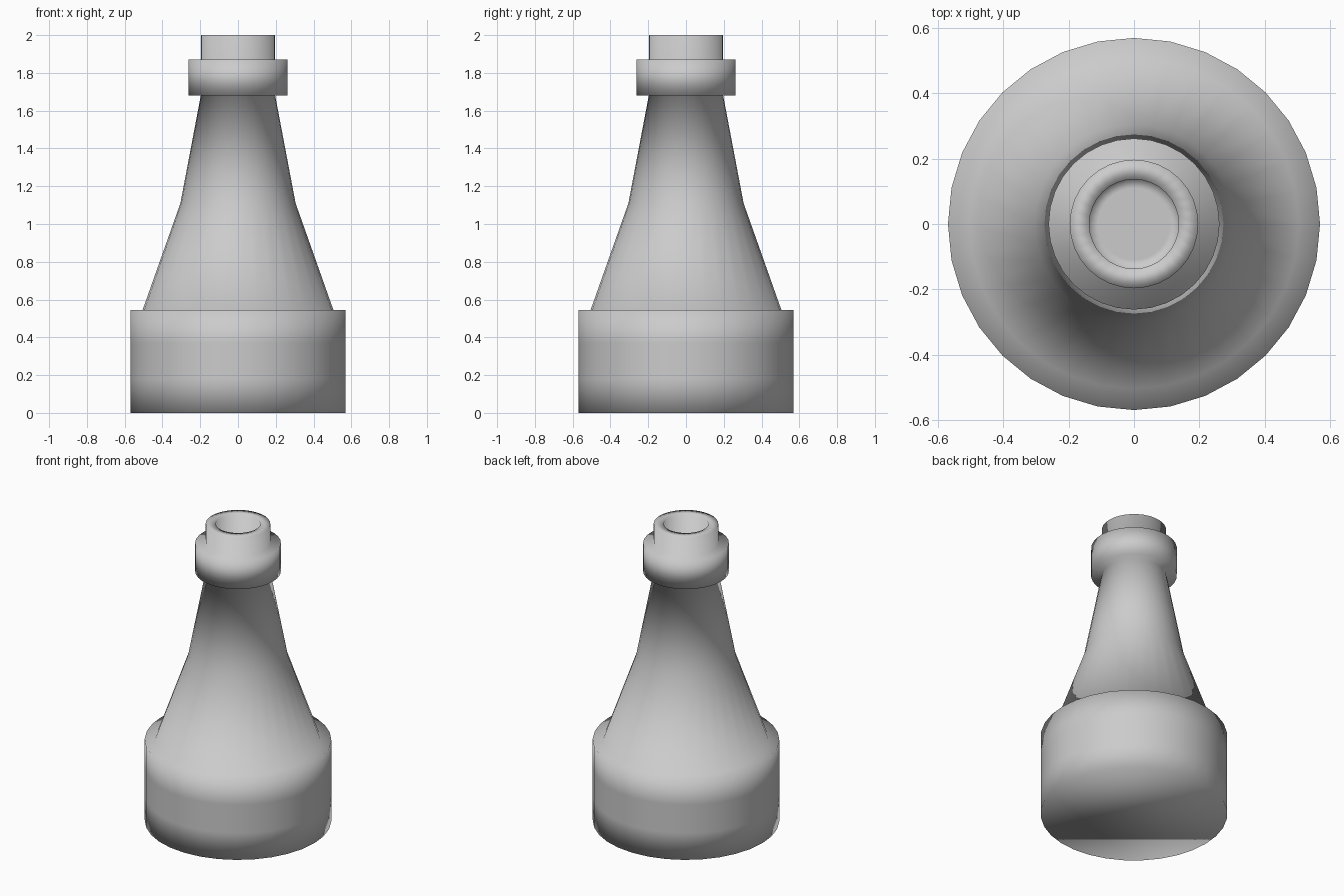
import bpy, bmesh
from math import cos, sin, pi

if "Cube" in bpy.data.objects:
    bpy.data.objects.remove(bpy.data.objects["Cube"])

SIDES = 32

# Outline (radius, height) from the base, up the outside, over the lip and into the mouth
PROFILE = [
    (0.57, 0.0), (0.57, 0.18), (0.57, 0.37), (0.57, 0.545),   # base drum
    (0.505, 0.545), (0.305, 1.11), (0.197, 1.68),             # tapered shoulder
    (0.262, 1.68), (0.262, 1.87),                             # collar
    (0.197, 1.87), (0.197, 2.0),                              # neck
    (0.137, 2.0), (0.137, 1.74), (0.11, 1.74),                # mouth and its floor
]


def lathe(name, profile, sides):
    bm = bmesh.new()
    rings = [[bm.verts.new((r * cos(2 * pi * i / sides), r * sin(2 * pi * i / sides), z))
              for i in range(sides)] for r, z in profile]
    for low, high in zip(rings, rings[1:]):
        for i in range(sides):
            j = (i + 1) % sides
            bm.faces.new((low[i], low[j], high[j], high[i]))
    # flat underside and mouth floor
    bm.faces.new(rings[0][::-1])
    bm.faces.new(rings[-1])
    for face in bm.faces:
        face.smooth = True
    bmesh.ops.recalc_face_normals(bm, faces=bm.faces)
    mesh = bpy.data.meshes.new(name)
    bm.to_mesh(mesh)
    bm.free()
    obj = bpy.data.objects.new(name, mesh)
    bpy.context.collection.objects.link(obj)
    return obj


lathe("bottle", PROFILE, SIDES)
